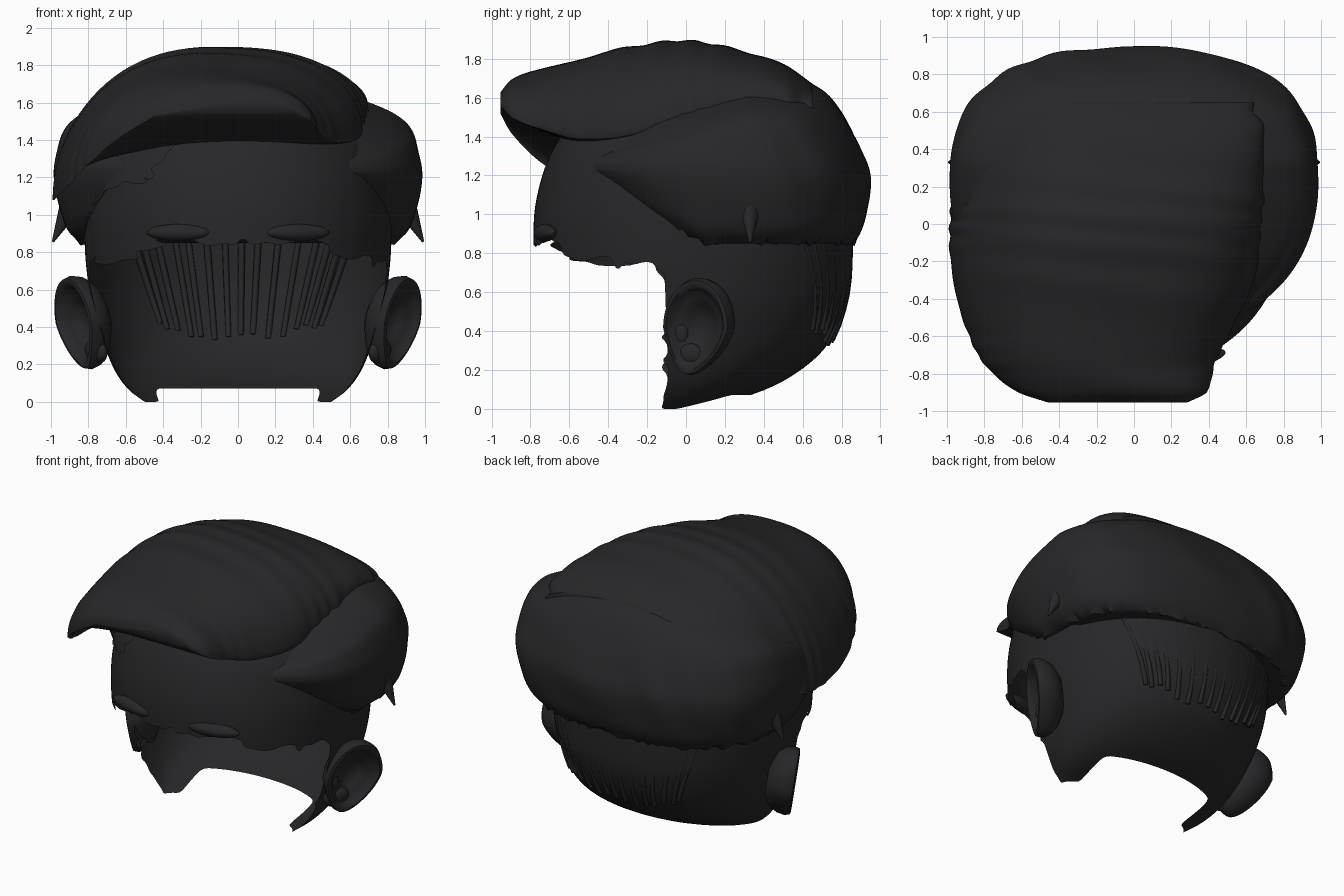
import bpy, bmesh, math, random
from mathutils import Vector, Matrix

if "Cube" in bpy.data.objects:
    bpy.data.objects.remove(bpy.data.objects["Cube"])

random.seed(4)
mat = bpy.data.materials.new("charcoal")
mat.diffuse_color = (0.02, 0.02, 0.022, 1)
mat.use_nodes = True
mat.node_tree.nodes["Principled BSDF"].inputs["Base Color"].default_value = mat.diffuse_color


def table(rows, t):
    """Smooth (Catmull-Rom) lookup of a row; the first column is the key."""
    i = 0
    while i < len(rows) - 2 and t > rows[i + 1][0]:
        i += 1
    a, b = rows[i], rows[i + 1]
    p, q = rows[max(i - 1, 0)], rows[min(i + 2, len(rows) - 1)]
    h = b[0] - a[0]
    s = min(max((t - a[0]) / h, 0), 1)
    out = []
    for k in range(1, len(a)):
        ma = (b[k] - p[k]) / (b[0] - p[0]) * h
        mb = (q[k] - a[k]) / (q[0] - a[0]) * h
        out.append((2*s**3 - 3*s*s + 1)*a[k] + (s**3 - 2*s*s + s)*ma
                   + (3*s*s - 2*s**3)*b[k] + (s**3 - s*s)*mb)
    return out


def finish(name, bm, angle=40):
    bmesh.ops.recalc_face_normals(bm, faces=bm.faces)
    me = bpy.data.meshes.new(name)
    bm.to_mesh(me)
    bm.free()
    me.materials.append(mat)
    ob = bpy.data.objects.new(name, me)
    bpy.context.collection.objects.link(ob)
    bpy.ops.object.select_all(action='DESELECT')
    ob.select_set(True)
    bpy.context.view_layer.objects.active = ob
    bpy.ops.object.shade_smooth_by_angle(angle=math.radians(angle))
    return ob


def loft(rings, cap_start=True, cap_end=True):
    bm = bmesh.new()
    vs = [[bm.verts.new(p) for p in r] for r in rings]
    n = len(vs[0])
    for a, b in zip(vs, vs[1:]):
        for i in range(n):
            j = (i + 1) % n
            bm.faces.new((a[i], a[j], b[j], b[i]))
    if cap_start:
        bm.faces.new(vs[0])
    if cap_end:
        bm.faces.new(vs[-1])
    return bm


def oval(hx, yf, yb, cy, a, n):
    """Point on a superellipse with separate front and back depths."""
    c, s = math.cos(a), math.sin(a)
    d = (yb - cy) if s > 0 else (cy - yf)
    return hx * math.copysign(abs(c) ** (2 / n), c), cy + d * math.copysign(abs(s) ** (2 / n), s)


def trim(bm, unwanted):
    """Delete faces whose centre is unwanted and soften the torn edge."""
    bmesh.ops.delete(bm, geom=[f for f in bm.faces if unwanted(f.calc_center_median())], context='FACES')
    for _ in range(2):
        edge = {v: [e.other_vert(v).co.copy() for e in v.link_edges if e.is_boundary]
                for v in bm.verts if v.is_boundary}
        for v, near in edge.items():
            v.co = v.co * .5 + sum(near, Vector()) / len(near) * .5


def mirror(ob):
    ob.modifiers.new("mirror", 'MIRROR')


# Skull shell: half width, front, back, middle at each height
SKULL = [(0.0, .5, -.45, .02, -.12), (.06, .58, -.52, .3, -.03), (.16, .655, -.6, .53, .02),
         (.32, .72, -.7, .72, .04), (.57, .79, -.76, .835, .04), (.85, .82, -.785, .86, .04),
         (1.1, .81, -.765, .86, .04), (1.36, .74, -.67, .78, .04), (1.55, .55, -.5, .6, .05),
         (1.66, .25, -.22, .3, .05)]


def skull(grow=1.0):
    rings = []
    for k in range(71):
        z = 1.66 * k / 70
        hx, yf, yb, cy = table(SKULL, z)
        ps = [oval(hx, yf, yb, cy, 2 * math.pi * i / 112, 2.1) for i in range(112)]
        rings.append([(x * grow, y * grow, z) for x, y in ps])
    return loft(rings, False, True)


def openings(c):
    brow = .87 - .1 * min(max((abs(c.x) - .42) / .2, 0), 1) + random.uniform(-.05, .02)
    face_open = c.z < brow and c.y < -.1 - max(0, c.z - .62) * .4 + random.uniform(-.02, .02)
    neck_open = abs(c.x) < .43 and c.z < .08
    return face_open or neck_open


bm = skull()
trim(bm, openings)
finish("head_shell", bm)

# Thin layer of hair over the left temple and forehead
bm = skull(1.015)
trim(bm, lambda c: c.y > 0 or c.x > -.3 or c.z > 1.5
     or c.z < 1.33 + .68 * (c.x + .35) + .05 * math.sin(16 * c.x) + random.uniform(-.03, .03))
finish("temple_hair", bm)

# Side and back hair mass with swept grooves
BASE = [(.0, .81, -.48, .85), (.04, .89, -.52, .89), (.15, .945, -.56, .925), (.35, .985, -.6, .945),
        (.5, .965, -.6, .895), (.62, .92, -.58, .835), (.7, .82, -.52, .785), (.78, .62, -.4, .715),
        (.85, .35, -.1, .6)]
rings = []
for k in range(56):
    h = .85 * k / 55
    hx, yf, yb = table(BASE, h)
    ring = []
    for i in range(160):
        a = 2 * math.pi * i / 160
        x, y = oval(hx, yf, yb, .25, a, 2.5 if a < math.pi else 2.3)
        fade = math.sin(math.pi * min(1, h / .8)) * max(0, math.sin(a) + .3)
        g = 1 + .007 * fade * math.sin(13 * a + 9 * h + 2 * math.sin(3 * a))
        # front of the mass narrows: lower edge rises, parting slopes down
        slope = .56 if x > 0 else .3
        lift = max(0, .08 - y) * slope * max(0, 1 - h / .38)
        drop = max(0, .32 - y) * .25 * min(1, max(0, (h - .4) / .25))
        jag = random.uniform(-.03, .01) if k == 1 else 0
        ring.append((x * g, .22 + (y - .22) * g, .85 + h + lift - drop + jag))
    rings.append(ring)
bm = loft(rings)
finish("side_and_back_hair", bm)

# Swept top hair: left x,z / right x,z / crest / underside at each y
TOP = [(-.955, -.46, 1.52, .28, 1.56, 1.63, 1.55), (-.9, -.62, 1.42, .39, 1.5, 1.69, 1.5),
       (-.75, -.8, 1.27, .43, 1.44, 1.745, 1.43), (-.55, -.9, 1.16, .53, 1.39, 1.80, 1.37),
       (-.3, -.97, 1.1, .64, 1.41, 1.86, 1.37), (0, -.985, 1.08, .68, 1.5, 1.895, 1.4),
       (.3, -.94, 1.13, .70, 1.58, 1.84, 1.4), (.5, -.85, 1.22, .69, 1.58, 1.77, 1.4),
       (.65, -.7, 1.34, .63, 1.54, 1.67, 1.4)]
rings = []
N = 48
for k in range(91):
    y = -.955 + 1.605 * k / 90
    xl, zl, xr, zr, top, under = table(TOP, y)
    ring = []
    for i in range(2 * N):
        u = -math.cos(math.pi * i / N)
        h = max(0, 1 - abs(u) ** (2.1 if u < 0 else 2.7)) ** .5
        base = zl if u < 0 else zr
        x = xl + (xr - xl) * (u + 1) / 2
        if i <= N:
            wave = .005 * h * math.sin(24 * y + 2.5 * u + 3 * math.sin(5 * y))
            z = base + (top - base) * h + wave
        else:
            z = base + (under - base) * h
        # lock ends step along the parting towards the back
        x += .012 * u ** 6 * math.sin(34 * y + 4 * math.sin(9 * y)) * min(1, max(.3, y + .5))
        ring.append((x, y, z))
    rings.append(ring)
finish("swept_top_hair", loft(rings), 60)


def add_ball(bm, m, size):
    bmesh.ops.create_uvsphere(bm, u_segments=24, v_segments=14, radius=1,
                              matrix=m @ Matrix.Diagonal((*size, 1)))


# Ears: one lathed cup (back, rim, inner fold, bowl) squashed to an oval, mirrored
d, up = Vector((.5, .86, 0)), Vector((.16, 0, .98))
frame = Matrix((d, up, d.cross(up).normalized())).transposed().to_4x4()
frame.translation = (.84, .07, .425)
CUP = [(.5, -.13), (.8, -.09), (.95, -.04), (1, .01), (.96, .045), (.86, .05), (.78, .03), (.7, .01),
       (.6, .0), (.5, -.01), (.4, -.03), (.25, -.05), (.02, -.055)]
rings = []
for r, z in CUP:
    ring = []
    for i in range(48):
        a = 2 * math.pi * i / 48
        x, y = .2 * r * math.cos(a), .255 * r * math.sin(a)
        if y < 0:
            x = x * (1 + y * 1.1) - .72 * y * y  # narrower lobe
        ring.append(frame @ Vector((x, y, z)))
    rings.append(ring)
bm = loft(rings)
add_ball(bm, frame @ Matrix.Translation((-.13, -.05, -.02)), (.05, .07, .035))
add_ball(bm, frame @ Matrix.Translation((-.08, -.16, -.02)), (.09, .07, .045))
mirror(finish("ears", bm, 60))

# Eyebrows, mirrored
bm = bmesh.new()
add_ball(bm, Matrix.Translation((.32, -.725, .905)) @ Matrix.Rotation(.24, 4, 'Z'), (.175, .045, .045))
mirror(finish("eyebrows", bm))

# Pointed hair tufts above the ears, mirrored
bm = bmesh.new()
b, v = Vector((.895, .33, 1.05)), Vector((.095, 0, -.195))
m = Matrix.Translation(b + v / 2) @ v.to_track_quat('Z', 'Y').to_matrix().to_4x4()
bmesh.ops.create_cone(bm, segments=12, radius1=.06, radius2=.006, depth=v.length, cap_ends=True, matrix=m)
mirror(finish("hair_tufts", bm))

# Thin strands down the back of the head, mostly sunk into the shell
cu = bpy.data.curves.new("nape_strands", 'CURVE')
cu.dimensions = '3D'
cu.bevel_depth = .019
cu.bevel_resolution = 1
cu.use_fill_caps = True
for x0 in (-.57, -.52, -.44, -.34, -.27, -.17, -.07, .02, .11, .22, .33, .43, .5, .56, .61):
    sp = cu.splines.new('POLY')
    sp.points.add(7)
    low = .34 + .2 * x0 * x0 + random.uniform(-.02, .02)
    for i, p in enumerate(sp.points):
        t = i / 7
        z = .9 + (low - .9) * t
        x = x0 * (1 - .27 * t)
        hx, yf, yb, cy = table(SKULL, z)
        y = cy + (yb - cy) * (1 - (abs(x) / hx) ** 2.1) ** (1 / 2.1)
        p.co = (x, y - .018 + .024 * t ** 3, z, 1)
        p.radius = 1 - .15 * t
cu.materials.append(mat)
bpy.context.collection.objects.link(bpy.data.objects.new("nape_strands", cu))
